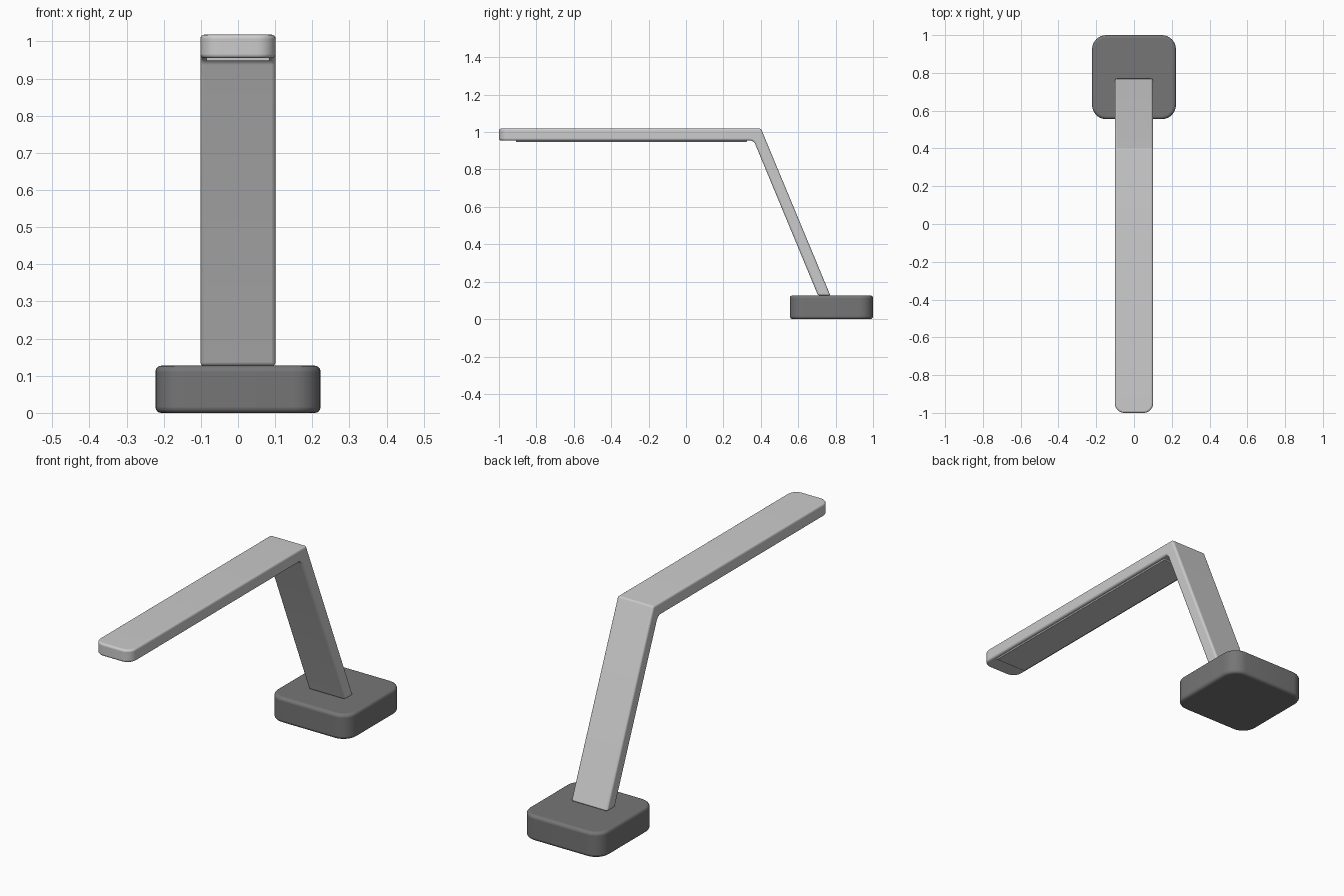
import bpy, bmesh

if "Cube" in bpy.data.objects:
    bpy.data.objects.remove(bpy.data.objects["Cube"])


def prism(name, profile, half_width, rounds, edge_radius):
    """Extrude a (y, z) profile across x, round chosen edges, then soften all edges."""
    bm = bmesh.new()
    face = bm.faces.new([bm.verts.new((-half_width, y, z)) for y, z in profile])
    ext = bmesh.ops.extrude_face_region(bm, geom=[face])
    moved = [v for v in ext["geom"] if isinstance(v, bmesh.types.BMVert)]
    bmesh.ops.translate(bm, verts=moved, vec=(2 * half_width, 0, 0))
    bmesh.ops.recalc_face_normals(bm, faces=bm.faces)
    for test, radius in rounds:
        edges = [e for e in bm.edges if test(*[v.co for v in e.verts])]
        bmesh.ops.bevel(bm, geom=edges, offset=radius, segments=8,
                        affect='EDGES', profile=0.5)
    bmesh.ops.recalc_face_normals(bm, faces=bm.faces)
    mesh = bpy.data.meshes.new(name)
    bm.to_mesh(mesh)
    bm.free()
    obj = bpy.data.objects.new(name, mesh)
    bpy.context.collection.objects.link(obj)
    bev = obj.modifiers.new("soft_edges", 'BEVEL')
    bev.width, bev.segments = edge_radius, 4
    bev.limit_method, bev.angle_limit = 'ANGLE', 0.6
    bpy.ops.object.select_all(action='DESELECT')
    obj.select_set(True)
    bpy.context.view_layer.objects.active = obj
    bpy.ops.object.shade_smooth_by_angle(angle=0.6)
    return obj


def rect(y0, y1, z0, z1):
    return [(y0, z0), (y1, z0), (y1, z1), (y0, z1)]


def upright(a, b):
    return abs(a.x - b.x) < 1e-5 and abs(a.y - b.y) < 1e-5


def tip(a, b):
    return upright(a, b) and a.y < -0.99


def across_at(y, z):
    return lambda a, b: (abs(a.x - b.x) > 0.1 and
                         all(abs(v.y - y) < 1e-4 and abs(v.z - z) < 1e-4 for v in (a, b)))


# Weighted base block
base = prism("base", rect(0.555, 1.0, 0.0, 0.127), 0.222, [(upright, 0.075)], 0.015)
dark = bpy.data.materials.new("dark_grey")
dark.diffuse_color = (0.18, 0.18, 0.18, 1)
dark.use_nodes = True
dark.node_tree.nodes["Principled BSDF"].inputs["Base Color"].default_value = dark.diffuse_color
base.data.materials.append(dark)

# Bent arm: horizontal lamp head and sloping stem in one piece
arm_profile = [(-1.0, 0.955), (0.362, 0.955), (0.706, 0.126),
               (0.772, 0.126), (0.401, 1.018), (-1.0, 1.018)]
prism("arm", arm_profile, 0.101,
      [(tip, 0.05), (across_at(0.362, 0.955), 0.02), (across_at(0.401, 1.018), 0.007)], 0.012)

# Light panel under the head
prism("light_panel", rect(-0.91, 0.325, 0.947, 0.96), 0.085, [], 0.003)
